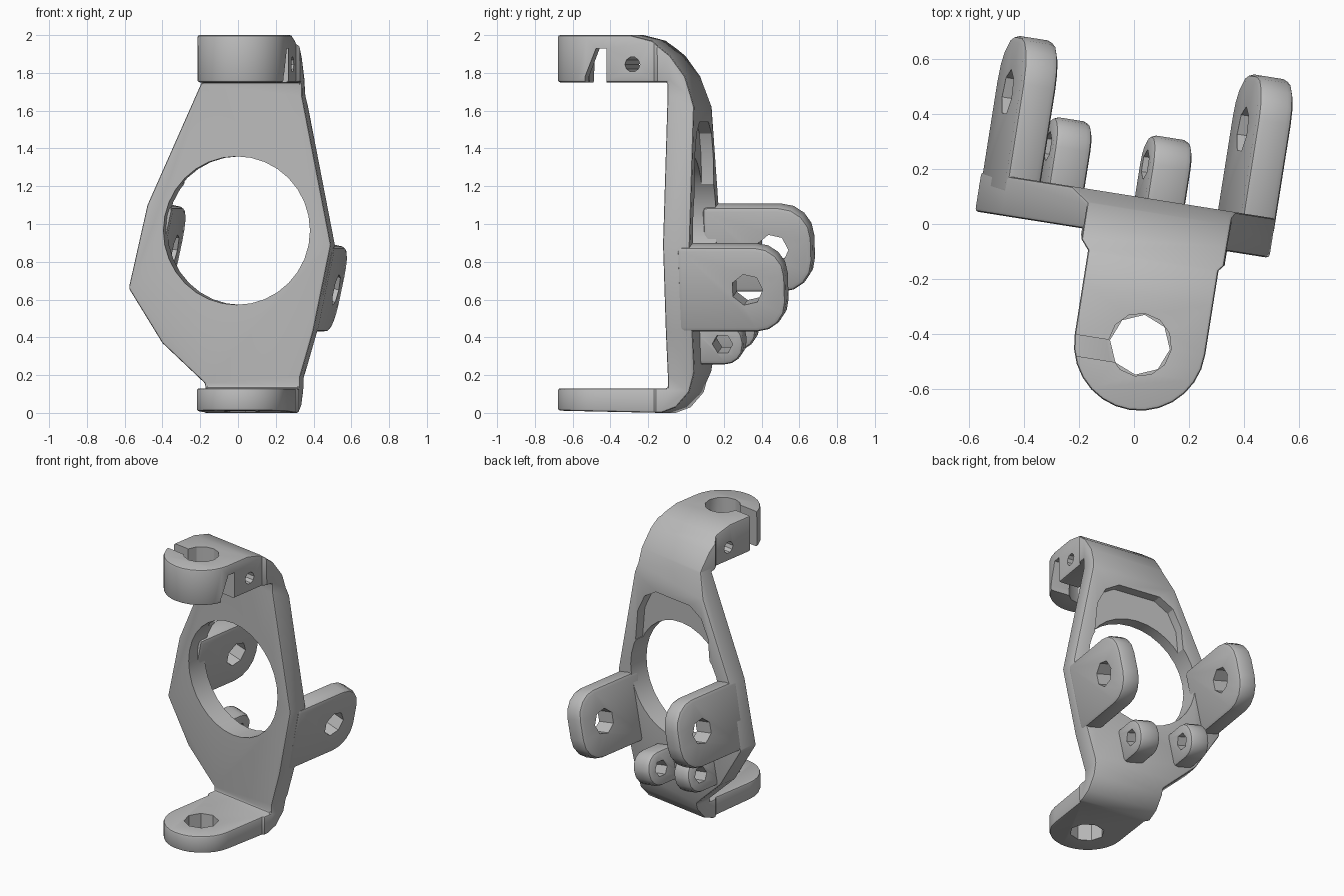
import bpy
import bmesh
from math import sin, cos, radians
from mathutils import Matrix, Vector

cube = bpy.data.objects.get("Cube")
if cube:
    bpy.data.objects.remove(cube)

YAW = Matrix.Rotation(radians(-9), 4, "Z")
ROLL = Matrix.Rotation(radians(12), 4, "Y")
ARM = Vector((0.09, -0.43))
ARM_R = 0.24

grey = bpy.data.materials.new("plain grey")
grey.use_nodes = True
grey.diffuse_color = (0.5, 0.5, 0.5, 1)
grey.node_tree.nodes["Principled BSDF"].inputs["Base Color"].default_value = (0.5, 0.5, 0.5, 1)


def prism(name, points, axis, low, high, matrix=Matrix()):
    """Extrude a 2D outline along x, y or z."""
    place = {"x": lambda a, b, t: (t, a, b),
             "y": lambda a, b, t: (a, t, b),
             "z": lambda a, b, t: (a, b, t)}[axis]
    bm = bmesh.new()
    rings = [[bm.verts.new(place(a, b, t)) for a, b in points] for t in (low, high)]
    bm.faces.new(rings[0])
    bm.faces.new(rings[1])
    n = len(points)
    for i in range(n):
        j = (i + 1) % n
        bm.faces.new((rings[0][i], rings[0][j], rings[1][j], rings[1][i]))
    bmesh.ops.recalc_face_normals(bm, faces=bm.faces)
    bm.transform(matrix)
    mesh = bpy.data.meshes.new(name)
    bm.to_mesh(mesh)
    bm.free()
    mesh.materials.append(grey)
    obj = bpy.data.objects.new(name, mesh)
    bpy.context.collection.objects.link(obj)
    return obj


def arc(a, b, r, start, end, steps):
    """Points on an arc, angles in degrees."""
    angles = [radians(start + (end - start) * i / steps) for i in range(steps + 1)]
    return [(a + r * cos(t), b + r * sin(t)) for t in angles]


def circle(a, b, r, sides):
    return arc(a, b, r, 0, 360, sides)[:-1]


def apply(obj, modifier):
    bpy.context.view_layer.objects.active = obj
    bpy.ops.object.modifier_apply(modifier=modifier.name)


def combine(obj, other, operation):
    """Boolean with a helper, which is then removed."""
    mod = obj.modifiers.new("boolean", "BOOLEAN")
    mod.operation = operation
    mod.solver = "EXACT"
    mod.object = other
    apply(obj, mod)
    bpy.data.objects.remove(other)


def soften(obj, width):
    mod = obj.modifiers.new("bevel", "BEVEL")
    mod.width = width
    mod.segments = 2
    mod.limit_method = "ANGLE"
    mod.angle_limit = radians(40)
    apply(obj, mod)


# Bent strip: side profile, trimmed by the front and top outlines
side = [(-0.8, 2.0), (-0.25, 2.0), (-0.13, 1.97), (-0.03, 1.89), (0.05, 1.78), (0.1, 1.62),
        (0.1, 0.22), (0.07, 0.11), (0.0, 0.03), (-0.08, 0.0), (-0.8, 0.015),
        (-0.8, 0.13), (-0.045, 0.13), (-0.045, 1.75), (-0.8, 1.75)]
front = [(-0.18, 2.1), (-0.18, 1.77), (-0.48, 1.1), (-0.58, 0.66),
         (-0.4, 0.37), (-0.17, 0.155), (-0.17, -0.1), (0.34, -0.1), (0.34, 0.19),
         (0.41, 0.43), (0.505, 0.89), (0.35, 1.68), (0.345, 2.1)]
left, right = ARM.x - ARM_R, ARM.x + ARM_R
top = [(-0.7, -0.06), (left - 0.05, -0.06), (left, -0.12)]
top += arc(ARM.x, ARM.y, ARM_R, 180, 360, 14)
top += [(right, -0.12), (right + 0.05, -0.06), (0.7, -0.06), (0.7, 0.3), (-0.7, 0.3)]

bracket = prism("bracket", side, "x", -0.8, 0.8)
combine(bracket, prism("front_trim", front, "y", -1, 1), "INTERSECT")
combine(bracket, prism("top_trim", top, "z", -0.5, 2.5), "INTERSECT")
soften(bracket, 0.018)

# Large round opening and the shallow pocket above it at the back
combine(bracket, prism("opening", circle(0, 0.965, 0.393, 32), "y", -0.5, 0.5), "DIFFERENCE")
pocket = [(-0.31, 1.15), (-0.29, 1.36), (-0.23, 1.48), (-0.13, 1.54), (0.17, 1.54),
          (0.27, 1.48), (0.33, 1.36), (0.35, 1.15)]
combine(bracket, prism("pocket", pocket, "y", 0.035, 0.3), "DIFFERENCE")

# Clamp and foot holes, clamp slots and screw hole
combine(bracket, prism("clamp_hole", circle(ARM.x, ARM.y, 0.115, 12), "z", 1.6, 2.2), "DIFFERENCE")
combine(bracket, prism("foot_hole", circle(ARM.x, ARM.y, 0.11, 8), "z", -0.2, 0.3), "DIFFERENCE")
slot = [(-0.49, 1.6), (-0.375, 1.6), (-0.375, 1.93), (-0.43, 1.93), (-0.49, 1.78)]
combine(bracket, prism("left_clamp_slot", slot, "x", ARM.x, 0.8), "DIFFERENCE")
gap = [(-0.52, 1.6), (-0.43, 1.6), (-0.43, 2.2), (-0.5, 2.2)]
combine(bracket, prism("right_clamp_gap", gap, "x", -0.5, ARM.x), "DIFFERENCE")
combine(bracket, prism("screw_hole", circle(-0.235, 1.845, 0.04, 10), "x", -0.5, 0.8), "DIFFERENCE")


def lug(name, u, z, thickness, half, reach, corner, hole_at, hole, sides):
    """Ear with a pierced round tip, leaning with the roll; u, z is its outline centre."""
    outline = [(0.03, -half)]
    outline += arc(reach - corner, corner - half, corner, -90, 0, 4)
    outline += arc(reach - corner, half - corner, corner, 0, 90, 4)
    outline += [(0.03, half)]
    matrix = Matrix.Translation((u, 0, z)) @ ROLL
    ear = prism(name, outline, "x", -thickness / 2, thickness / 2, matrix)
    soften(ear, 0.025)
    combine(ear, prism("hole", circle(hole_at, 0, hole, sides), "x", -0.4, 0.4, matrix), "DIFFERENCE")
    return ear


# Two large ears and two small ears behind the plate
parts = [bracket]
parts.append(lug("left_large_ear", 0.4, 0.665, 0.13, 0.23, 0.605, 0.16, 0.4, 0.085, 7))
parts.append(lug("right_large_ear", -0.465, 0.875, 0.13, 0.23, 0.61, 0.17, 0.4, 0.085, 7))
parts.append(lug("left_small_ear", 0.08, 0.38, 0.15, 0.115, 0.33, 0.105, 0.22, 0.055, 6))
parts.append(lug("right_small_ear", -0.285, 0.455, 0.14, 0.115, 0.34, 0.105, 0.23, 0.055, 6))

# Turn the whole bracket and shade it
for part in parts:
    part.data.transform(YAW)
    bpy.ops.object.select_all(action="DESELECT")
    part.select_set(True)
    bpy.context.view_layer.objects.active = part
    bpy.ops.object.shade_smooth_by_angle(angle=radians(30))
